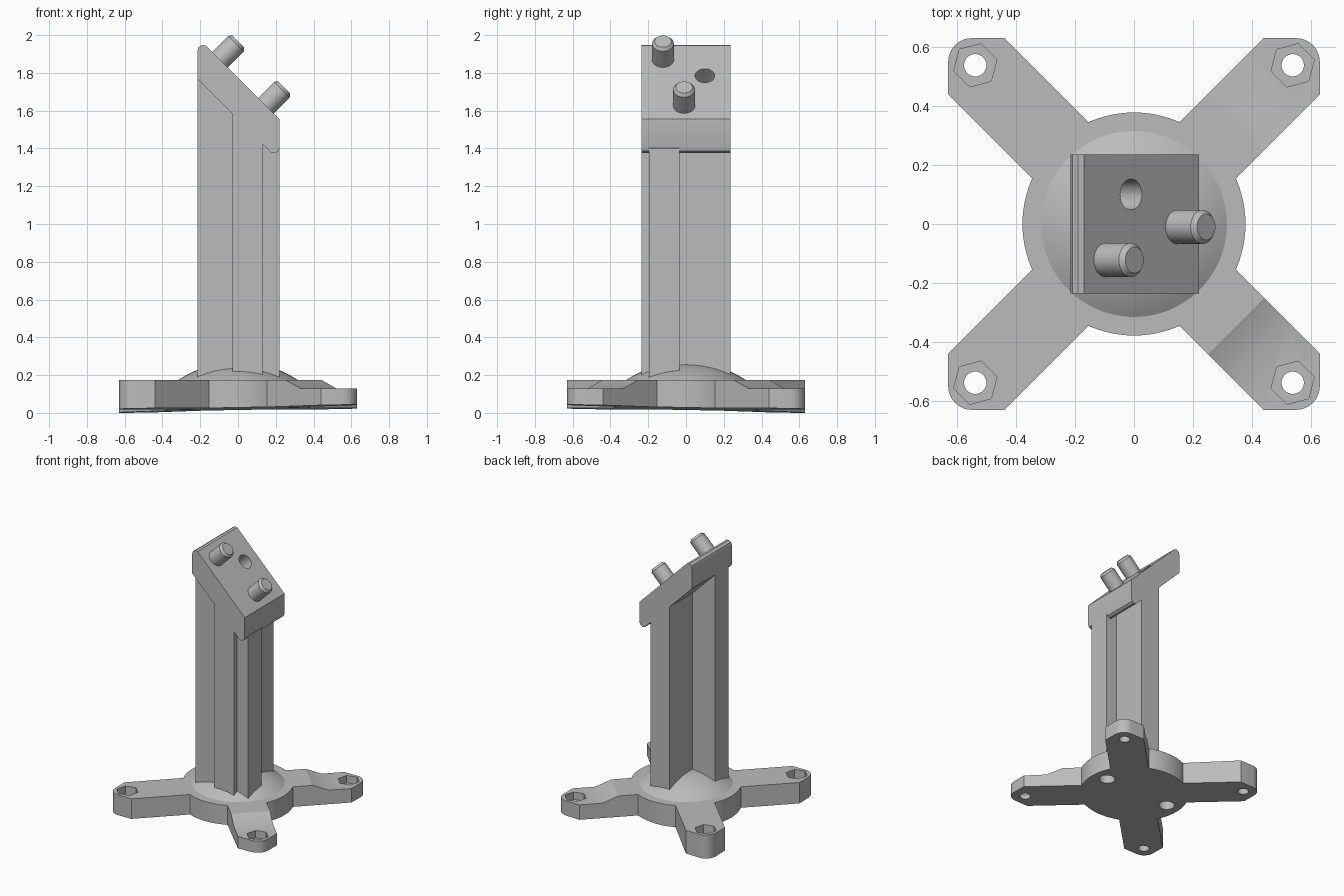
import bpy, bmesh
from math import sin, cos, pi, radians, sqrt
from mathutils import Matrix, Vector

if "Cube" in bpy.data.objects:
    bpy.data.objects.remove(bpy.data.objects["Cube"])

grey = bpy.data.materials.new("plain grey")
grey.use_nodes = True
grey.diffuse_color = (0.5, 0.5, 0.5, 1)
grey.node_tree.nodes["Principled BSDF"].inputs["Base Color"].default_value = (0.5, 0.5, 0.5, 1)


def finish(name, bm, matrix=None):
    if matrix:
        bm.transform(matrix)
    bmesh.ops.recalc_face_normals(bm, faces=bm.faces)
    mesh = bpy.data.meshes.new(name)
    bm.to_mesh(mesh)
    bm.free()
    mesh.materials.append(grey)
    obj = bpy.data.objects.new(name, mesh)
    bpy.context.collection.objects.link(obj)
    return obj


def prism(name, outline, low, high, matrix=None):
    """Extrude a flat outline along its normal."""
    bm = bmesh.new()
    face = bm.faces.new([bm.verts.new((x, y, low)) for x, y in outline])
    new = bmesh.ops.extrude_face_region(bm, geom=[face])["geom"]
    bmesh.ops.translate(bm, vec=(0, 0, high - low),
                        verts=[v for v in new if isinstance(v, bmesh.types.BMVert)])
    return finish(name, bm, matrix)


def lathe(name, profile, sides=48, matrix=None):
    """Revolve (radius, z) points; end points are capped."""
    bm = bmesh.new()
    rings = [[bm.verts.new((r * cos(2 * pi * i / sides), r * sin(2 * pi * i / sides), z))
              for i in range(sides)] for r, z in profile]
    for a, b in zip(rings, rings[1:]):
        for i in range(sides):
            j = (i + 1) % sides
            bm.faces.new((a[i], a[j], b[j], b[i]))
    bm.faces.new(rings[0])
    bm.faces.new(rings[-1])
    return finish(name, bm, matrix)


def combine(obj, other, operation):
    """Bake a boolean and drop the helper."""
    mod = obj.modifiers.new("cut", 'BOOLEAN')
    mod.object, mod.operation, mod.solver = other, operation, 'EXACT'
    bpy.context.view_layer.update()
    mesh = bpy.data.meshes.new_from_object(obj.evaluated_get(bpy.context.evaluated_depsgraph_get()))
    obj.modifiers.remove(mod)
    obj.data = mesh
    bpy.data.objects.remove(other)


def cylinder(name, radius, low, high, at, sides=32, turn=0):
    return lathe(name, [(radius, low), (radius, high)], sides,
                 Matrix.Translation(at) @ Matrix.Rotation(turn, 4, 'Z'))


# Round hub with its shallow dome
TOP, RIM, RISE = 0.175, 0.315, 0.095
ball = (RIM ** 2 + RISE ** 2) / (2 * RISE)
dome = []
for i in range(13):
    r = max(RIM * (1 - i / 12), 0.004)
    dome.append((r, TOP + RISE - ball + sqrt(ball ** 2 - r ** 2)))
base = lathe("base", [(0.378, -0.1), (0.378, TOP)] + dome, 96)

# Four diagonal arms with rounded corners
corner = [(0.55 + 0.08 * cos(a), 0.55 + 0.08 * sin(a))
          for a in [radians(15 * i) for i in range(7)]]
arm = [(0.095, -0.095), (0.63, 0.44)] + corner + [(0.44, 0.63), (-0.095, 0.095)]
turns = [Matrix.Rotation(i * pi / 2, 4, 'Z') for i in range(4)]
for t in turns:
    combine(base, prism("arm", arm, -0.1, TOP, t), 'UNION')

# Lowered arm ends, nut pockets and bolt holes
step = [(0.6, 0.13), (1.2, 0.13), (1.2, 0.4), (0.49, 0.4), (0.49, TOP)]
upright = Matrix.Rotation(pi / 2, 4, 'X')
for t in turns:
    diagonal = t @ Matrix.Rotation(pi / 4, 4, 'Z') @ upright
    combine(base, prism("ramp_cutter", step, -0.3, 0.3, diagonal), 'DIFFERENCE')
    spot = t @ Vector((0.538, 0.538, 0))
    combine(base, cylinder("nut_cutter", 0.076, 0.075, 0.3, spot, 6, radians(15)), 'DIFFERENCE')
    combine(base, cylinder("bolt_cutter", 0.038, -0.3, 0.3, spot), 'DIFFERENCE')

# Blind holes beneath the hub
for x in (-0.27, 0.27):
    combine(base, cylinder("hub_hole_cutter", 0.055, -0.3, 0.1, (x, 0.03, 0)), 'DIFFERENCE')

# Slightly slanted underside
bm = bmesh.new()
bmesh.ops.create_cube(bm, size=3)
for v in bm.verts:
    v.co.z = -1 if v.co.z < 0 else 0.022 + 0.018 * (v.co.x - v.co.y)
combine(base, finish("underside_cutter", bm), 'DIFFERENCE')

# Cross-section post, cut at a slant under the head
plus = [(-0.03, -0.235), (0.13, -0.235), (0.13, -0.195), (0.22, -0.195),
        (0.22, -0.035), (0.13, -0.035), (0.13, 0.235), (-0.03, 0.235),
        (-0.03, -0.035), (-0.215, -0.035), (-0.215, -0.195), (-0.03, -0.195)]
post = prism("post", plus, 0.15, 1)
for v in post.data.vertices:
    if v.co.z > 0.5:
        v.co.z = 1.62 - v.co.x

# Slanted head with rounded lips
profile = [(-0.215, 1.77), (-0.215, 1.915), (-0.208, 1.937), (-0.19, 1.948), (-0.17, 1.945),
           (0.22, 1.555), (0.22, 1.405), (0.213, 1.386), (0.197, 1.375), (0.178, 1.377)]
head = prism("head", profile, -0.235, 0.235, upright)
tilt = Matrix.Rotation(pi / 4, 4, 'Y')
combine(head, lathe("head_hole_cutter", [(0.052, -0.12), (0.052, 0.1)], 32,
                    Matrix.Translation((-0.01, 0.1, 1.785)) @ tilt), 'DIFFERENCE')

# Two chamfered pins standing square to the slanted face
for name, at in (("upper_pin", (-0.095, -0.122, 1.87)), ("lower_pin", (0.148, -0.01, 1.627))):
    lathe(name, [(0.058, -0.03), (0.058, 0.12), (0.044, 0.137)], 32,
          Matrix.Translation(at) @ tilt)

# Smooth the round surfaces and keep the edges crisp
for obj in bpy.context.collection.objects:
    if obj.type == 'MESH' and grey.name in obj.data.materials:
        obj.select_set(True)
        bpy.context.view_layer.objects.active = obj
bpy.ops.object.shade_smooth_by_angle(angle=radians(30))
